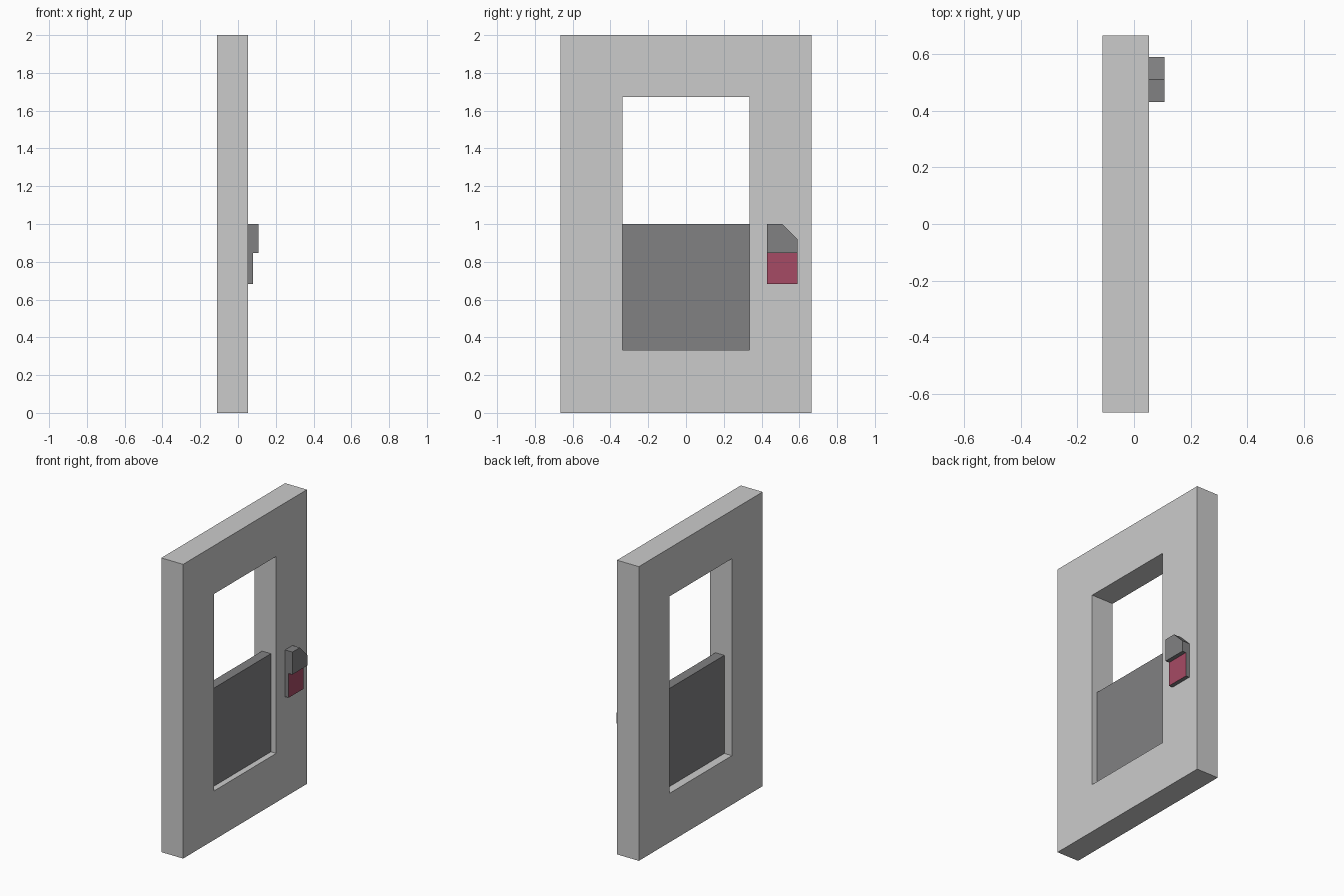
import bpy, bmesh

if "Cube" in bpy.data.objects:
    bpy.data.objects.remove(bpy.data.objects["Cube"])


def material(name, rgb):
    mat = bpy.data.materials.new(name)
    mat.diffuse_color = (*rgb, 1)
    mat.use_nodes = True
    mat.node_tree.nodes["Principled BSDF"].inputs["Base Color"].default_value = mat.diffuse_color
    return mat


def finish(name, bm, mats=()):
    bmesh.ops.recalc_face_normals(bm, faces=bm.faces)
    mesh = bpy.data.meshes.new(name)
    bm.to_mesh(mesh)
    bm.free()
    for m in mats:
        mesh.materials.append(m)
    obj = bpy.data.objects.new(name, mesh)
    bpy.context.collection.objects.link(obj)
    return obj


def rect(y0, y1, z0, z1):
    return [(y0, z0), (y1, z0), (y1, z1), (y0, z1)]


def prism(name, profile, x0, x1, mats=()):
    """Extrude a (y, z) outline from x0 to x1."""
    bm = bmesh.new()
    face = bm.faces.new([bm.verts.new((x0, y, z)) for y, z in profile])
    ext = bmesh.ops.extrude_face_region(bm, geom=[face])["geom"]
    bmesh.ops.translate(bm, vec=(x1 - x0, 0, 0),
                        verts=[v for v in ext if isinstance(v, bmesh.types.BMVert)])
    return finish(name, bm, mats)


def ring_prism(name, outer, inner, x0, x1):
    """Slab with an opening: four loops joined all the way round."""
    bm = bmesh.new()
    loops = [[bm.verts.new((x, y, z)) for y, z in loop]
             for loop, x in ((outer, x0), (outer, x1), (inner, x1), (inner, x0))]
    n = len(outer)
    for a in range(4):
        la, lb = loops[a], loops[(a + 1) % 4]
        for i in range(n):
            j = (i + 1) % n
            bm.faces.new((la[i], la[j], lb[j], lb[i]))
    return finish(name, bm)


grey = material("panel_grey", (0.22, 0.22, 0.225))
red = material("indicator_red", (0.38, 0.07, 0.13))

# Wall slab with its doorway opening
ring_prism("wall_frame", rect(-0.665, 0.665, 0, 2),
           rect(-0.335, 0.335, 0.333, 1.672), -0.111, 0.053)

# Recessed panel closing the lower half of the opening
prism("lower_panel", rect(-0.335, 0.335, 0.333, 1.0), -0.054, 0.013, [grey])

# Wall box beside the opening, with one clipped top corner
prism("wall_box", [(0.43, 0.847), (0.59, 0.847), (0.59, 0.92),
                   (0.51, 1.0), (0.43, 1.0)], 0.053, 0.108, [grey])

# Thinner plate below it, red on its outer face only
plate = prism("indicator_plate", rect(0.43, 0.59, 0.682, 0.847),
              0.053, 0.08, [grey, red])
for poly in plate.data.polygons:
    if poly.normal.x > 0.9:
        poly.material_index = 1
